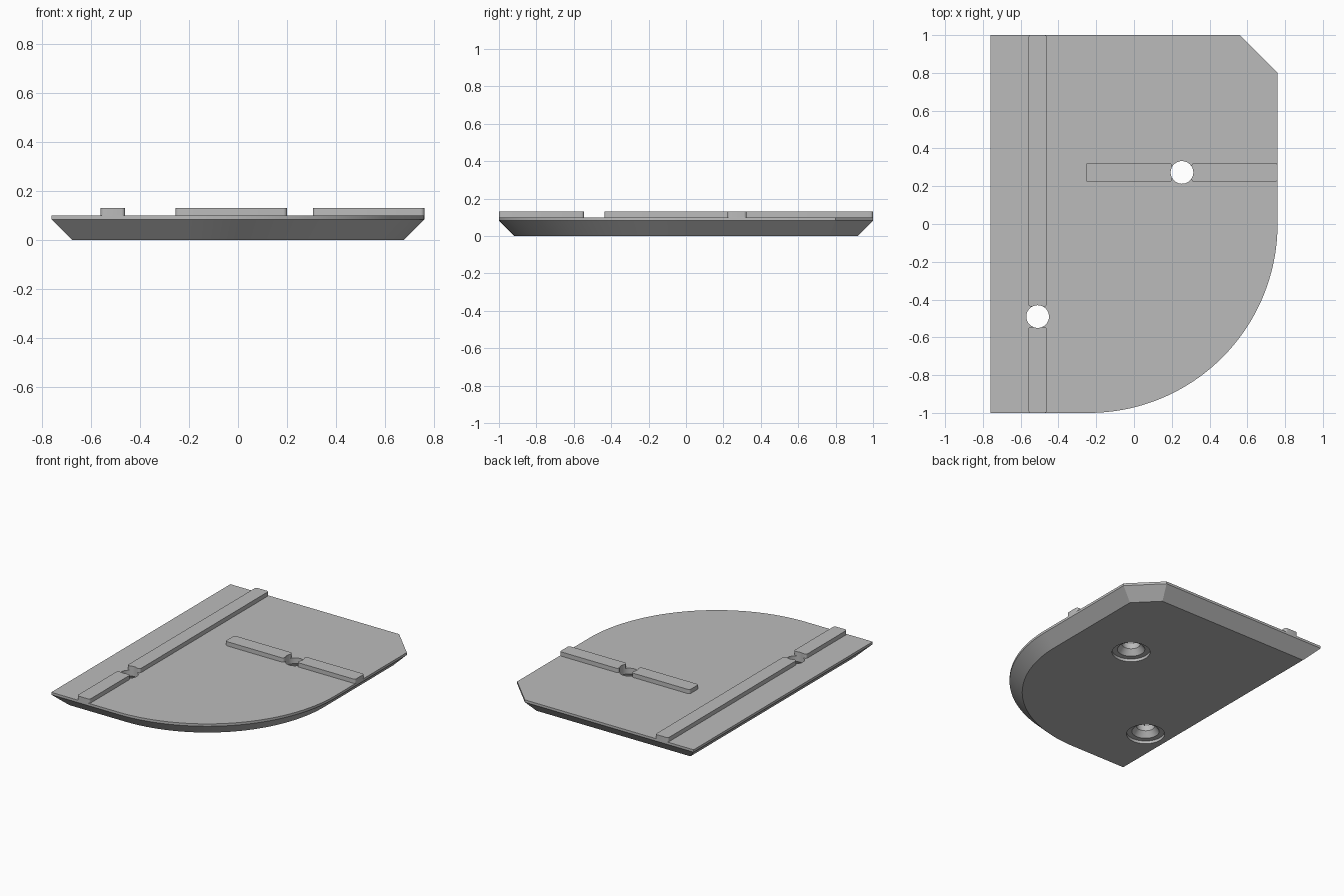
import bpy
import bmesh
from math import sin, cos, pi, sqrt

cube = bpy.data.objects.get("Cube")
if cube:
    bpy.data.objects.remove(cube, do_unlink=True)

W, L = 0.76, 1.0
LIP, TOP, RIB_TOP = 0.083, 0.10, 0.13
HOLES = [(0.254, 0.273), (-0.51, -0.49)]

grey = bpy.data.materials.new("plain grey")
grey.use_nodes = True
color = (0.5, 0.5, 0.5, 1)
grey.diffuse_color = color
grey.node_tree.nodes["Principled BSDF"].inputs["Base Color"].default_value = color


def loft(name, rings):
    """Join closed rings of equal length and cap both ends."""
    bm = bmesh.new()
    loops = [[bm.verts.new(p) for p in ring] for ring in rings]
    n = len(loops[0])
    for a, b in zip(loops, loops[1:]):
        for i in range(n):
            j = (i + 1) % n
            bm.faces.new((a[i], a[j], b[j], b[i]))
    bm.faces.new(loops[0][::-1])
    bm.faces.new(loops[-1])
    bmesh.ops.recalc_face_normals(bm, faces=bm.faces)
    mesh = bpy.data.meshes.new(name)
    bm.to_mesh(mesh)
    bm.free()
    mesh.materials.append(grey)
    obj = bpy.data.objects.new(name, mesh)
    bpy.context.collection.objects.link(obj)
    return obj


def outline(inset, z, steps=64):
    """Plate outline: one quarter-round corner, one clipped corner."""
    w, l, r = W - inset, L - inset, 1 - inset
    clip = inset * (sqrt(2) - 1)
    pts = [(-w, -l)]
    for k in range(steps + 1):
        a = -pi / 2 + k * pi / 2 / steps
        pts.append((W - 1 + r * cos(a), r * sin(a)))
    pts += [(w, 0.8 - clip), (0.56 - clip, l), (-w, l)]
    return [(x, y, z) for x, y in pts]


def circle(cx, cy, r, z, n=48):
    return [(cx + r * cos(2 * pi * k / n), cy + r * sin(2 * pi * k / n), z)
            for k in range(n)]


def rounded_rect(x0, x1, y0, y1, z, r=0.015, steps=5):
    pts = []
    corners = [(x1 - r, y1 - r), (x0 + r, y1 - r), (x0 + r, y0 + r), (x1 - r, y0 + r)]
    for q, (cx, cy) in enumerate(corners):
        for k in range(steps + 1):
            a = (q + k / steps) * pi / 2
            pts.append((cx + r * cos(a), cy + r * sin(a), z))
    return pts


# Plate with sloped underside rim and thin vertical lip
parts = [loft("base_plate", [outline(LIP, 0), outline(0, LIP), outline(0, TOP)])]

# Raised ribs, broken at the screw holes
ribs = {
    "long_rib_front": (-0.56, -0.46, -1.0, -0.545),
    "long_rib_back": (-0.56, -0.46, -0.437, 1.0),
    "short_rib_inner": (-0.255, 0.20, 0.222, 0.324),
    "short_rib_outer": (0.305, 0.76, 0.222, 0.324),
}
for name, box in ribs.items():
    parts.append(loft(name, [rounded_rect(*box, z) for z in (TOP, RIB_TOP)]))

# Screw holes with recessed heads on the underside
profile = [(0.125, -0.05), (0.125, 0.02), (0.09, 0.021), (0.06, 0.06), (0.06, 0.2)]
cutters = []
for x, y in HOLES:
    cutter = loft("hole_cutter", [circle(x, y, r, z) for r, z in profile])
    cutter.hide_render = True
    cutters.append(cutter)

for obj in parts:
    bpy.context.view_layer.objects.active = obj
    for cutter in cutters:
        mod = obj.modifiers.new("hole", 'BOOLEAN')
        mod.operation = 'DIFFERENCE'
        mod.solver = 'EXACT'
        mod.object = cutter
        bpy.ops.object.modifier_apply(modifier=mod.name)

for cutter in cutters:
    bpy.data.objects.remove(cutter, do_unlink=True)

# Smooth rounds, crisp edges
bpy.ops.object.select_all(action='DESELECT')
for obj in parts:
    obj.select_set(True)
bpy.context.view_layer.objects.active = parts[0]
bpy.ops.object.shade_smooth_by_angle(angle=pi / 6)
